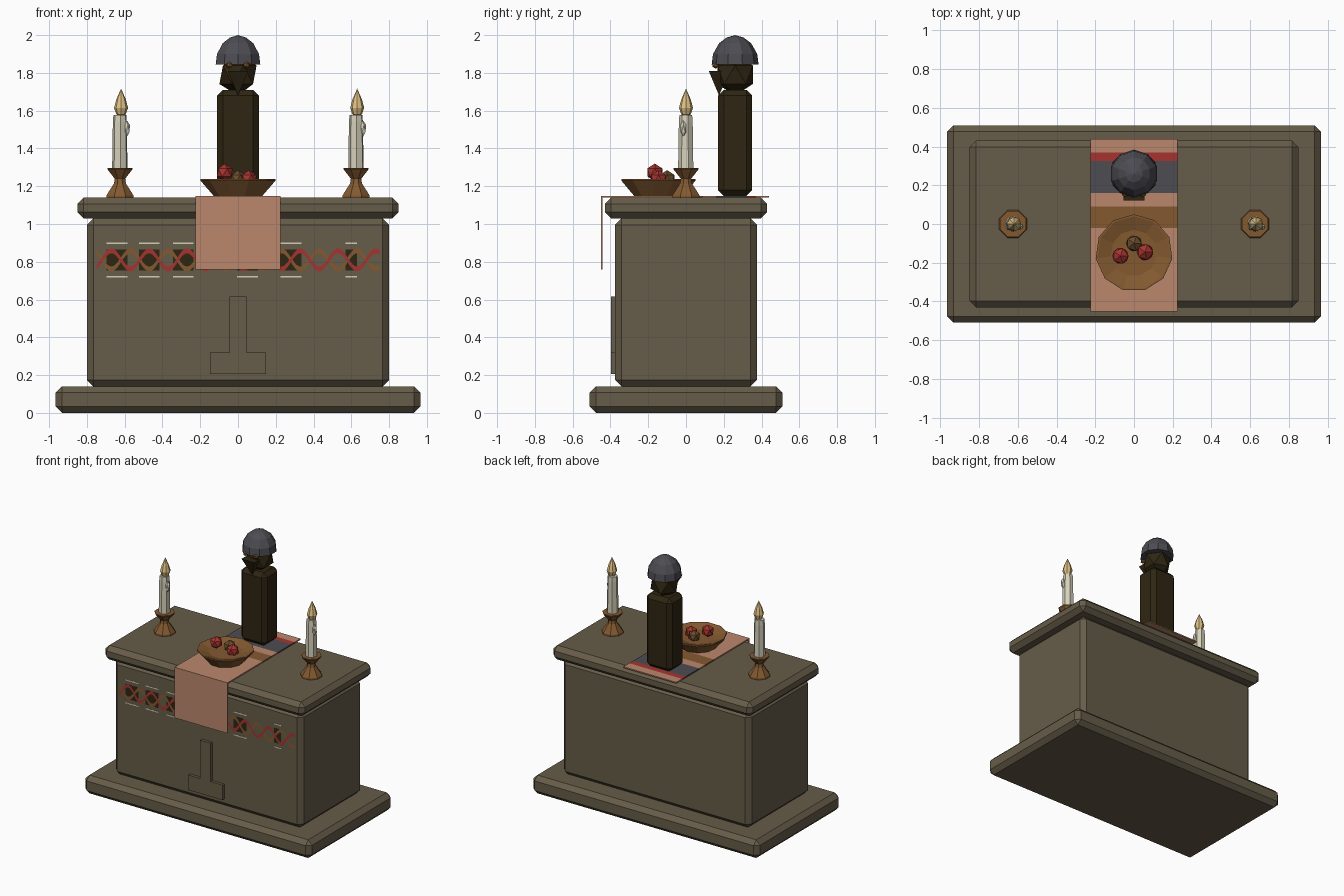
import bpy, bmesh, math
from mathutils import Vector, Matrix

if "Cube" in bpy.data.objects:
    bpy.data.objects.remove(bpy.data.objects["Cube"])

COLOURS = {
    "stone": (0.133, 0.107, 0.066), "cloth_pink": (0.50, 0.245, 0.15),
    "red": (0.38, 0.034, 0.029), "slate": (0.072, 0.072, 0.085),
    "brown": (0.23, 0.102, 0.03), "dark_wood": (0.028, 0.019, 0.006),
    "wax": (0.67, 0.63, 0.49), "flame": (0.74, 0.53, 0.23),
    "fruit_brown": (0.15, 0.075, 0.025),
}
MATS = {}
for n, c in COLOURS.items():
    MATS[n] = bpy.data.materials.new(n)
    MATS[n].diffuse_color = (*c, 1)


def finish(name, bm, *mats, recalc=True):
    if recalc:
        bmesh.ops.recalc_face_normals(bm, faces=bm.faces)
    me = bpy.data.meshes.new(name)
    bm.to_mesh(me)
    bm.free()
    for m in mats:
        me.materials.append(MATS[m])
    ob = bpy.data.objects.new(name, me)
    bpy.context.collection.objects.link(ob)
    return ob


def box_bm(lo, hi, bevel=0):
    bm = bmesh.new()
    lo, hi = Vector(lo), Vector(hi)
    bmesh.ops.create_cube(bm, size=1, matrix=Matrix.Translation((lo + hi) / 2)
                          @ Matrix.Diagonal((*(hi - lo), 1)))
    if bevel:
        bmesh.ops.bevel(bm, geom=bm.edges[:], offset=bevel, segments=1,
                        affect='EDGES', profile=0.5)
    return bm


def box(name, lo, hi, mat, bevel=0):
    return finish(name, box_bm(lo, hi, bevel), mat)


def lathe(name, profile, sides, at, mat, turn=0.0):
    """Revolve (radius, z) points around a vertical axis; flat end caps."""
    bm = bmesh.new()
    rings = []
    for r, z in profile:
        if r == 0:
            rings.append([bm.verts.new((at[0], at[1], at[2] + z))] * sides)
            continue
        rings.append([bm.verts.new((at[0] + r * math.cos(turn + 2 * math.pi * i / sides),
                                    at[1] + r * math.sin(turn + 2 * math.pi * i / sides),
                                    at[2] + z)) for i in range(sides)])
    for a, b in zip(rings, rings[1:]):
        for i in range(sides):
            j = (i + 1) % sides
            bm.faces.new(list(dict.fromkeys((a[i], a[j], b[j], b[i]))))
    for ring, (r, z) in ((rings[0], profile[0]), (rings[-1], profile[-1])):
        if r > 0:
            bm.faces.new(ring)
    return finish(name, bm, mat)


def ball(name, at, r, mat, sub=1, scale=(1, 1, 1)):
    bm = bmesh.new()
    bmesh.ops.create_icosphere(bm, subdivisions=sub, radius=r,
                               matrix=Matrix.Translation(at) @ Matrix.Diagonal((*scale, 1)))
    return finish(name, bm, mat)


# Stone altar
box("altar_base", (-0.965, -0.51, 0), (0.965, 0.51, 0.14), "stone", 0.033)
box("altar_body", (-0.80, -0.375, 0.14), (0.80, 0.375, 1.03), "stone", 0.034)
box("altar_top", (-0.85, -0.43, 1.03), (0.85, 0.43, 1.14), "stone", 0.033)

# Raised emblem on the front
box("relief_upright", (-0.045, -0.397, 0.32), (0.045, -0.37, 0.615), "stone")
box("relief_foot", (-0.147, -0.397, 0.205), (0.147, -0.37, 0.32), "stone")


# Painted frieze: two crossing waves, worn dark patches and pale border dashes
def wave(name, mat, sign, y):
    bm = bmesh.new()
    n, w = 150, 0.013
    prev = None
    for i in range(n + 1):
        x = -0.75 + 1.5 * i / n
        z = 0.81 + sign * 0.048 * math.cos(2 * math.pi * (x + 0.67) / 0.2)
        cur = (bm.verts.new((x, y, z - w)), bm.verts.new((x, y, z + w)))
        if prev:
            bm.faces.new((prev[0], cur[0], cur[1], prev[1]))
        prev = cur
    finish(name, bm, mat, recalc=False)


wave("frieze_wave_brown", "brown", -1, -0.3775)
wave("frieze_wave_red", "red", 1, -0.3785)
for k, x in enumerate((-0.64, -0.47, -0.29, 0.05, 0.28, 0.60)):
    w = 0.03 if k == 5 else 0.055
    box("frieze_patch", (x - w, -0.3765, 0.755), (x + w, -0.37, 0.865), "dark_wood")
    for z in (0.722, 0.898):
        box("frieze_dash", (x - w, -0.3765, z - 0.004), (x + w, -0.37, z + 0.004), "wax")

# Striped runner: top strip cut across, coloured by position, and front drop
bm = box_bm((-0.225, -0.445, 1.14), (0.225, 0.44, 1.149))
STRIPES = [(0.37, 0.44, 0), (0.325, 0.37, 1), (0.16, 0.325, 2), (-0.02, 0.09, 3)]
for y in (0.37, 0.325, 0.16, 0.09, -0.02):
    bmesh.ops.bisect_plane(bm, geom=bm.verts[:] + bm.edges[:] + bm.faces[:],
                           plane_co=(0, y, 0), plane_no=(0, 1, 0))
for f in bm.faces:
    y = f.calc_center_median().y
    f.material_index = next((m for a, b, m in STRIPES if a < y < b), 0)
finish("runner_top", bm, "cloth_pink", "red", "slate", "brown")
box("runner_drop", (-0.225, -0.451, 0.76), (0.225, -0.441, 1.149), "cloth_pink")

# Candlesticks with candles, drips and flames
for side, x in (("left", -0.625), ("right", 0.625)):
    at = (x, 0, 1.14)
    lathe(side + "_candlestick", [(0.077, 0), (0.077, 0.012), (0.034, 0.075), (0.03, 0.10),
                                  (0.072, 0.15), (0.072, 0.157)], 8, at, "brown", math.pi / 8)
    lathe(side + "_candle", [(0.042, 0.14), (0.038, 0.40), (0.035, 0.437)], 7, at, "wax", 0.3)
    ball(side + "_wax_drip", (x + 0.037, -0.014, 1.505), 0.018, "wax", 1, (1, 1, 2.4))
    lathe(side + "_flame", [(0, 0.43), (0.025, 0.44), (0.037, 0.475), (0.025, 0.52),
                            (0, 0.577)], 8, (x + 0.006, 0, 1.14), "flame")

# Offering bowl and fruit
lathe("offering_bowl", [(0.13, 0), (0.20, 0.08), (0.20, 0.09), (0.19, 0.09), (0.12, 0.066)],
      11, (0, -0.15, 1.149), "brown", math.pi / 2)
ball("red_fruit_high", (-0.07, -0.165, 1.273), 0.047, "red")
ball("red_fruit_low", (0.057, -0.145, 1.238), 0.047, "red")
ball("brown_fruit", (0, -0.10, 1.24), 0.045, "fruit_brown")

# Carved idol: block body, faceted head, downward beak, eyes and cap
box("idol_body", (-0.11, 0.17, 1.149), (0.11, 0.35, 1.71), "dark_wood", 0.03)
ball("idol_head", (0, 0.26, 1.79), 0.11, "dark_wood")
lathe("idol_beak", [(0, 1.68), (0.077, 1.81)], 4, (0, 0.175, 0), "dark_wood", math.pi / 4)
for s in (-1, 1):
    ball("idol_eye", (s * 0.045, 0.157, 1.842), 0.02, "brown")
lathe("idol_cap", [(0.124, 1.845), (0.117, 1.90), (0.085, 1.957), (0.045, 1.987), (0, 2.0)],
      10, (0, 0.26, 0), "slate", math.pi / 10)

for m in bpy.data.materials:
    if m.users and not m.is_grease_pencil:
        m.use_nodes = True
        m.node_tree.nodes["Principled BSDF"].inputs["Base Color"].default_value = m.diffuse_color
